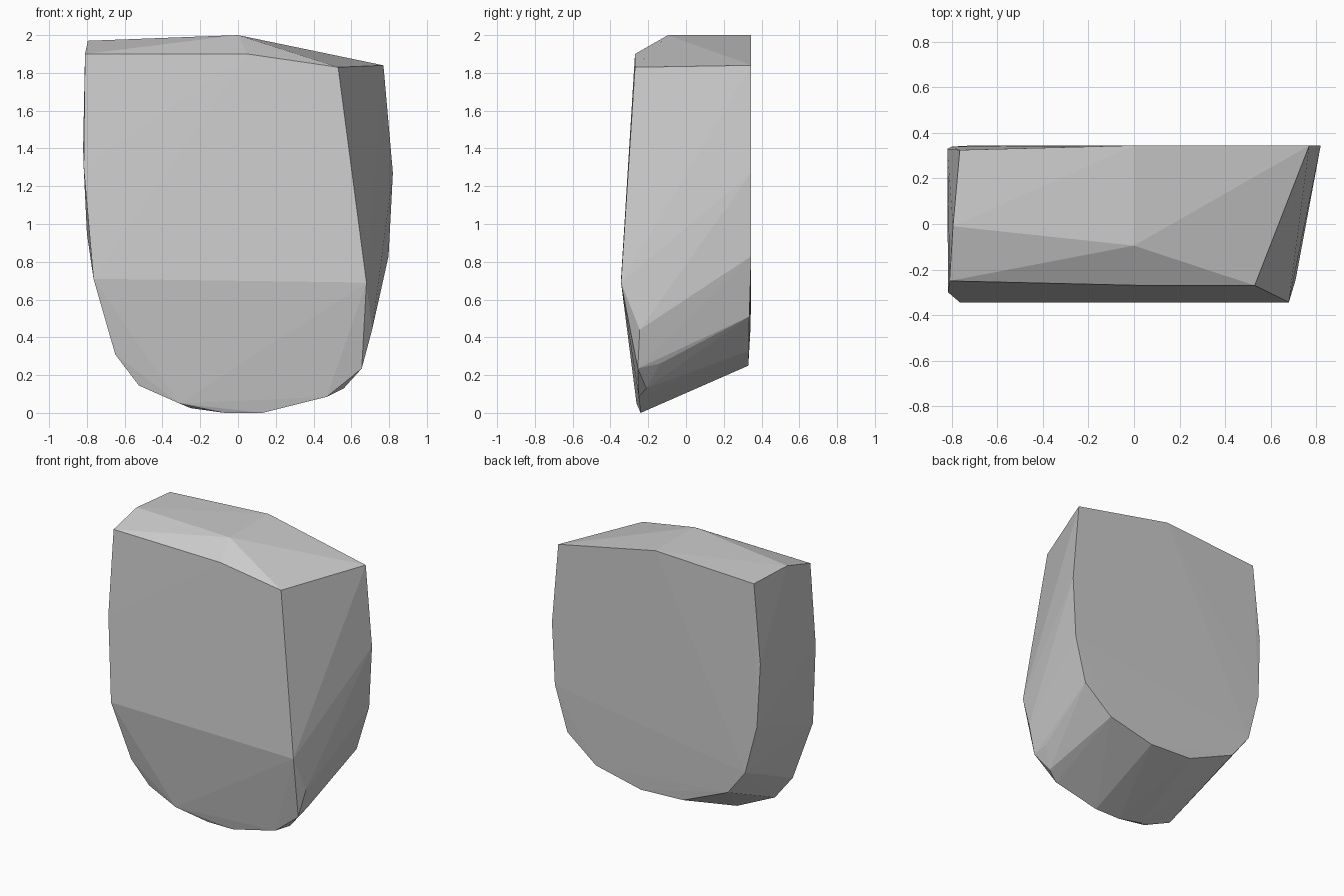
import bpy
import bmesh

default_cube = bpy.data.objects.get("Cube")
if default_cube:
    bpy.data.objects.remove(default_cube, do_unlink=True)

# Plain stone colour
stone = bpy.data.materials.new("stone_grey")
stone.use_nodes = True
colour = (0.6, 0.6, 0.6, 1.0)
stone.diffuse_color = colour
stone.node_tree.nodes["Principled BSDF"].inputs["Base Color"].default_value = colour

# Corners of the chiselled rock, grouped by region
crown = [(-.795, -.01, 1.97), (0, -.095, 2), (0, .345, 2)]
front_face = [(-.81, -.25, 1.9), (.05, -.27, 1.9), (.53, -.27, 1.83),
              (-.817, -.3, 1.3), (-.765, -.344, .71), (.68, -.344, .69)]
front_foot = [(-.65, -.28, .31), (-.525, -.255, .145), (-.31, -.262, .05),
              (-.25, -.22, .025), (-.07, -.24, 0), (.13, -.24, 0),
              (.47, -.25, .085), (.56, -.21, .13), (.655, -.255, .235)]
side_chips = [(.71, -.245, .44), (.65, -.14, .26)]
back_outline = [(.77, .345, 1.84), (.82, .345, 1.27), (.797, .345, .83),
                (.705, .335, .51), (.48, .333, .33), (.125, .33, .25),
                (-.21, .33, .265), (-.57, .34, .42), (-.71, .345, .6),
                (-.8, .34, .95), (-.82, .33, 1.4), (-.765, .325, 1.96)]

# Wrap the corners in a faceted convex shell
bm = bmesh.new()
for corner in crown + front_face + front_foot + side_chips + back_outline:
    bm.verts.new(corner)
bmesh.ops.convex_hull(bm, input=bm.verts[:])
loose = [v for v in bm.verts if not v.link_faces]
bmesh.ops.delete(bm, geom=loose, context='VERTS')
bmesh.ops.recalc_face_normals(bm, faces=bm.faces[:])

mesh = bpy.data.meshes.new("rock")
bm.to_mesh(mesh)
bm.free()
mesh.materials.append(stone)
rock = bpy.data.objects.new("rock", mesh)
bpy.context.scene.collection.objects.link(rock)
